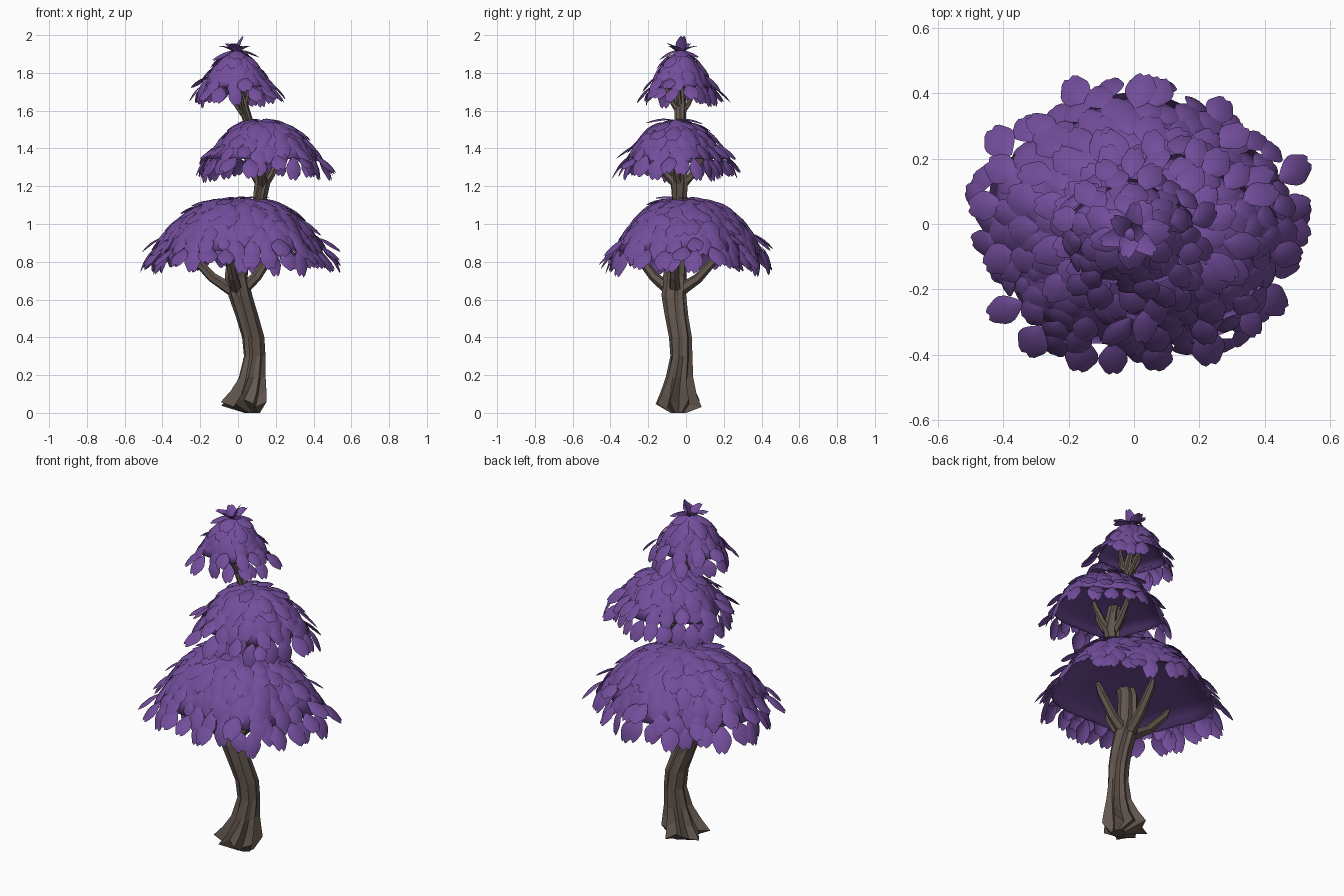
import bpy, bmesh, math, random
from mathutils import Vector

if "Cube" in bpy.data.objects:
    bpy.data.objects.remove(bpy.data.objects["Cube"])

random.seed(7)


def material(name, color):
    m = bpy.data.materials.new(name)
    m.diffuse_color = (*color, 1)
    m.use_nodes = True
    m.node_tree.nodes["Principled BSDF"].inputs["Base Color"].default_value = m.diffuse_color
    return m


BARK = material("bark", (0.125, 0.095, 0.078))
PURPLE = material("purple_leaf", (0.17, 0.075, 0.33))


def finish(bm, name, mat, smooth, recalc=True):
    if recalc:
        bmesh.ops.recalc_face_normals(bm, faces=bm.faces)
    me = bpy.data.meshes.new(name)
    bm.to_mesh(me)
    bm.free()
    me.materials.append(mat)
    for p in me.polygons:
        p.use_smooth = smooth
    ob = bpy.data.objects.new(name, me)
    bpy.context.collection.objects.link(ob)
    return ob


def skin(bm, rings):
    """Bridge closed rings of points and cap both ends."""
    vs = [[bm.verts.new(p) for p in r] for r in rings]
    n = len(vs[0])
    for a, b in zip(vs, vs[1:]):
        for i in range(n):
            bm.faces.new((a[i], a[(i + 1) % n], b[(i + 1) % n], b[i]))
    bm.faces.new(vs[0])
    bm.faces.new(vs[-1])


# Trunk: ribbed star section lofted up an S-shaped path (x, y, z, radius, rib depth)
TRUNK = [
    (0.075, -0.04, 0.00, 0.04, 0.10), (0.03, -0.04, 0.05, 0.105, 0.22),
    (0.055, -0.04, 0.11, 0.082, 0.22), (0.075, -0.035, 0.19, 0.064, 0.15),
    (0.088, -0.025, 0.30, 0.054, 0.08), (0.08, -0.03, 0.40, 0.056, 0.07),
    (0.048, -0.05, 0.51, 0.057, 0.07), (0.012, -0.065, 0.62, 0.06, 0.07),
    (-0.01, -0.06, 0.72, 0.057, 0.08), (0.0, -0.05, 0.86, 0.052, 0.08),
    (0.06, -0.04, 1.00, 0.045, 0.08), (0.115, -0.035, 1.13, 0.037, 0.08),
    (0.13, -0.035, 1.22, 0.042, 0.10), (0.115, -0.04, 1.32, 0.034, 0.10),
    (0.09, -0.04, 1.45, 0.028, 0.10), (0.052, -0.03, 1.55, 0.026, 0.10),
    (0.025, -0.03, 1.63, 0.029, 0.10), (0.0, -0.03, 1.74, 0.018, 0.10)]
bm = bmesh.new()
rings = []
for x, y, z, r, d in TRUNK:
    ring = []
    for i in range(16):
        a = math.tau * i / 16 + z * 0.7
        rr = r * (1 + d * (1 if i % 2 else -1) + 0.05 * math.sin(i * 2.3))
        lift = 0.02 * math.sin(i * 1.7) if 0.04 < z < 0.15 else 0
        ring.append((x + rr * math.cos(a), y + rr * math.sin(a), z + lift))
    rings.append(ring)
skin(bm, rings)
finish(bm, "trunk", BARK, False)


# Branches: bent tapering six-sided limbs
def branch(name, start, end, r):
    a, b = Vector(start), Vector(end)
    mid = a.lerp(b, 0.55) + Vector((0, 0, -0.025 * (b - a).length / 0.3))
    pts = [a, mid, b, b + (b - mid) * 0.25 + Vector((0, 0, 0.02))]
    bm = bmesh.new()
    rings = []
    for k, p in enumerate(pts):
        t = (pts[min(k + 1, 3)] - pts[max(k - 1, 0)]).normalized()
        u = t.cross(Vector((0.3, 0.2, 1))).normalized()
        v = t.cross(u)
        rad = r * (1.0, 0.75, 0.6, 0.35)[k]
        rings.append([p + rad * (math.cos(math.tau * i / 6) * u + math.sin(math.tau * i / 6) * v)
                      for i in range(6)])
    skin(bm, rings)
    finish(bm, name, BARK, False)


for tier, start, r, ends in (
    ("lower", (0.0, -0.06, 0.63), 0.036,
     [(0.18, -0.06, 0.84), (-0.25, -0.05, 0.84), (-0.05, -0.26, 0.84), (0.02, 0.16, 0.82)]),
    ("middle", (0.128, -0.035, 1.19), 0.026,
     [(0.05, -0.02, 1.34), (0.22, -0.06, 1.35), (0.12, -0.15, 1.34), (0.12, 0.08, 1.34)]),
    ("upper", (0.03, -0.03, 1.58), 0.018,
     [(-0.05, -0.02, 1.71), (0.06, -0.04, 1.72), (0.01, -0.10, 1.71), (0.01, 0.05, 1.71)]),
):
    for i, e in enumerate(ends):
        branch(f"{tier}_branch_{i + 1}", start, e, r)


# Leaf: rounded notched heart grid, narrow at the stem, cupped and drooping
WIDTH = (0.15, 0.6, 0.9, 1.0, 0.97, 0.84)
LOBE = (0.72, 0.92, 1.0, 0.92, 1.0, 0.92, 0.72)


def leaf(bm, base, along, normal, length, width, droop):
    along = along.normalized()
    side = along.cross(normal).normalized()
    up = side.cross(along)
    grid = []
    for k, w in enumerate(WIDTH):
        t = k / 5
        row = []
        for j, lobe in enumerate(LOBE):
            u = j / 3 - 1
            l = t * (1 + (lobe - 1) * t)
            h = -droop * l * l * length - 0.13 * u * u * w * width
            row.append(bm.verts.new(base + side * (u * w * width / 2) + along * (l * length) + up * h))
        grid.append(row)
    for a, b in zip(grid, grid[1:]):
        for j in range(len(LOBE) - 1):
            bm.faces.new((a[j + 1], a[j], b[j], b[j + 1]))


# Crown: smooth dome core with a recessed underside, shingled with leaf rings
def crown(name, cx, cy, z0, rx, ry, h, p, size, rows):
    def point(s, a):
        m = 1 + 0.06 * s * math.cos(5 * (a - math.pi / 2))
        return Vector((cx + rx * s * m * math.cos(a), cy + ry * s * m * math.sin(a),
                       z0 + h * (1 - s ** p)))

    angles = [math.tau * i / 40 for i in range(40)]
    bm = bmesh.new()
    core = [[point(s, a) for a in angles] for s in (0.03, 0.2, 0.4, 0.6, 0.75, 0.88, 1.0)]
    for s, dz in ((0.96, 0.0), (0.9, 0.08), (0.6, 0.12), (0.1, 0.14)):
        core.append([Vector((point(s, a).x, point(s, a).y, z0 + dz * h)) for a in angles])
    skin(bm, core)
    finish(bm, name + "_core", PURPLE, True)

    bm = bmesh.new()
    for k in range(rows):
        s0 = 0.04 + 0.95 * ((k + 0.2) / (rows - 0.8)) ** 0.85
        n = max(5, round(math.tau * s0 * (rx + ry) / 2 / (size * 0.62)))
        for i in range(n):
            a = math.tau * (i + 0.5 * (k % 2) + random.uniform(-0.25, 0.25)) / n
            s = min(1.0, max(0.03, s0 + random.uniform(-0.03, 0.03)))
            pt = point(s, a)
            tan = (point(s + 0.02, a) - point(s - 0.02, a)).normalized()
            around = (point(s, a + 0.02) - point(s, a - 0.02)).normalized()
            nor = around.cross(tan)
            if nor.z < 0:
                nor = -nor
            rim = k >= rows - 2
            lift = random.uniform(0.15, 0.38) + (random.choice((0, 0.1, 0.5)) if rim else 0)
            d = tan + nor * lift + around * random.uniform(-0.3, 0.3)
            leaf(bm, pt + nor * 0.004, d, nor, size * random.uniform(0.95, 1.25),
                 size * random.uniform(0.72, 0.92), random.uniform(0.25, 0.5))
    return bm


CROWNS = [
    ("lower_crown", 0.01, 0.0, 0.86, 0.445, 0.385, 0.275, 2.6, 0.115, 9),
    ("middle_crown", 0.135, -0.055, 1.345, 0.295, 0.255, 0.205, 2.3, 0.105, 6),
    ("upper_crown", -0.01, -0.03, 1.725, 0.185, 0.16, 0.195, 1.7, 0.095, 6)]
for c in CROWNS:
    bm = crown(*c)
    if c[0] == "upper_crown":
        # Upright tuft at the very top
        for a, lean, length in ((0.3, 0.15, 0.1), (2.4, 0.45, 0.08), (4.5, 0.45, 0.08), (3.4, 0.8, 0.09),
                                (5.6, 0.8, 0.09), (1.4, 0.8, 0.09)):
            out = Vector((math.cos(a), math.sin(a), 0))
            leaf(bm, Vector((-0.01, -0.03, 1.9)) + out * 0.008, Vector((0, 0, 1)) + out * lean,
                 out - Vector((0, 0, lean)), length, 0.06, -0.2 if lean < 0.4 else -0.5)
    finish(bm, c[0] + "_leaves", PURPLE, True, recalc=False)
